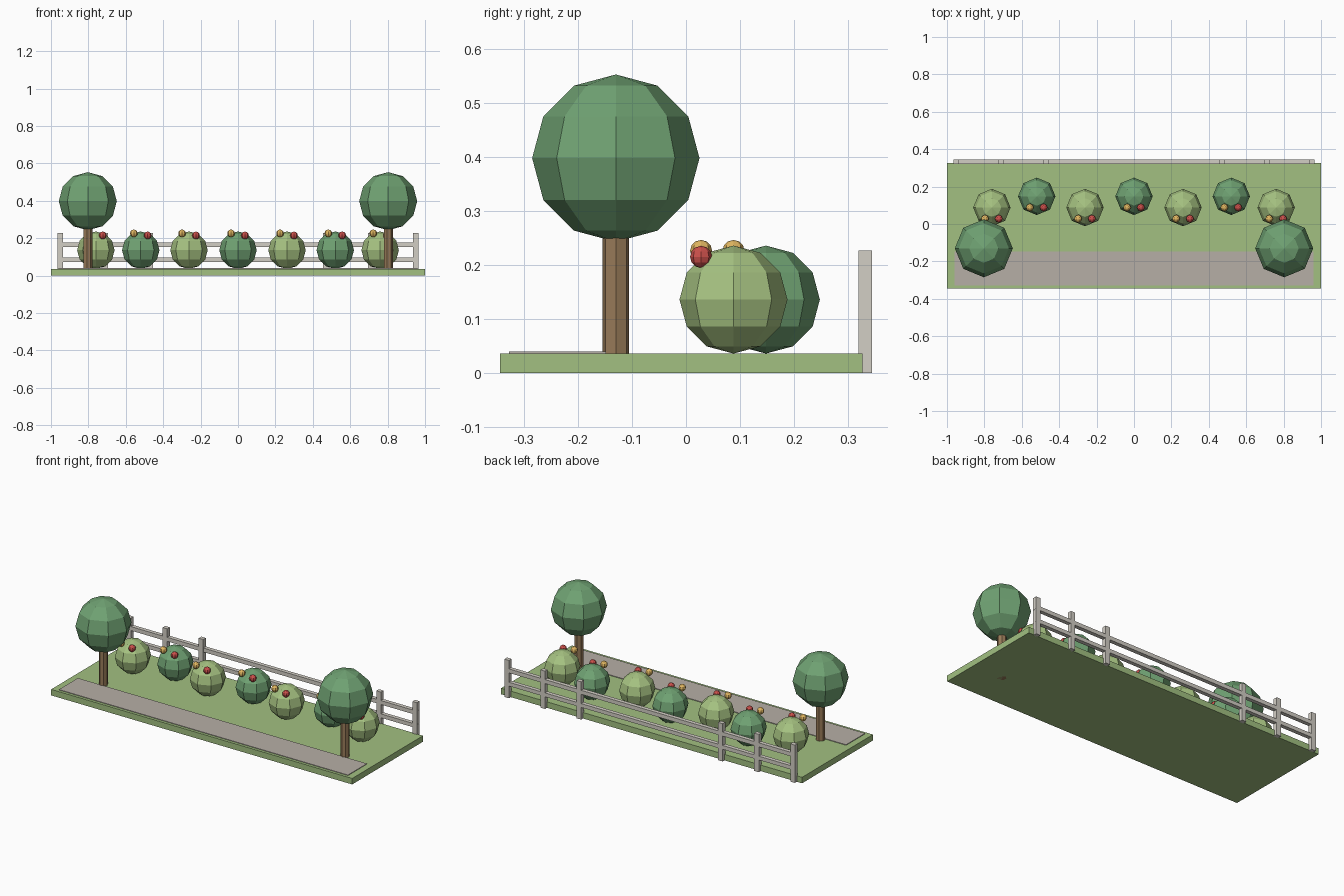
import bpy, bmesh
from math import radians
from mathutils import Matrix, Vector

if "Cube" in bpy.data.objects:
    bpy.data.objects.remove(bpy.data.objects["Cube"])


def material(name, rgb):
    m = bpy.data.materials.new(name)
    m.diffuse_color = (*rgb, 1)
    m.use_nodes = True
    m.node_tree.nodes["Principled BSDF"].inputs["Base Color"].default_value = m.diffuse_color
    return m


GRASS = material("grass", (0.36, 0.53, 0.22))
PAVING = material("paving", (0.47, 0.43, 0.38))
BARK = material("bark", (0.32, 0.20, 0.10))
DARK_LEAF = material("dark_leaf", (0.16, 0.36, 0.17))
LIGHT_LEAF = material("light_leaf", (0.38, 0.54, 0.22))
RED = material("red_petal", (0.60, 0.08, 0.07))
YELLOW = material("yellow_petal", (0.75, 0.47, 0.12))
WOOD = material("fence_wood", (0.65, 0.62, 0.56))


def finish(name, bm, mat):
    mesh = bpy.data.meshes.new(name)
    bm.to_mesh(mesh)
    bm.free()
    mesh.materials.append(mat)
    obj = bpy.data.objects.new(name, mesh)
    bpy.context.collection.objects.link(obj)
    return obj


def box(name, lo, hi, mat):
    lo, hi = Vector(lo), Vector(hi)
    bm = bmesh.new()
    bmesh.ops.create_cube(bm, size=1, matrix=Matrix.Translation((lo + hi) / 2)
                          @ Matrix.Diagonal((*(hi - lo), 1)))
    return finish(name, bm, mat)


def ball(name, center, radius, mat):
    bm = bmesh.new()
    bmesh.ops.create_uvsphere(bm, u_segments=8, v_segments=6, radius=radius,
                              matrix=Matrix.Translation(center))
    return finish(name, bm, mat)


def post(name, x, y, z0, z1, radius, sides, mat):
    bm = bmesh.new()
    bmesh.ops.create_cone(bm, cap_ends=True, segments=sides, radius1=radius,
                          radius2=radius, depth=z1 - z0,
                          matrix=Matrix.Translation((x, y, (z0 + z1) / 2))
                          @ Matrix.Rotation(radians(-90), 4, 'Z'))
    return finish(name, bm, mat)


# Lawn slab and footpath
box("lawn", (-1, -0.345, 0), (1, 0.327, 0.036), GRASS)
box("footpath", (-0.96, -0.328, 0.03), (0.96, -0.148, 0.0395), PAVING)

# Two trees
for side, s in (("left", -1), ("right", 1)):
    post(f"{side}_tree_trunk", s * 0.803, -0.13, 0, 0.28, 0.025, 7, BARK)
    ball(f"{side}_tree_crown", (s * 0.803, -0.13, 0.398), 0.155, DARK_LEAF)

# Zigzag row of shrubs, each with two blossoms
for i, x in enumerate((-0.76, -0.52, -0.262, 0, 0.262, 0.52, 0.76)):
    back = i % 2 == 1
    y = 0.148 if back else 0.088
    ball(f"shrub_{i + 1}", (x, y, 0.136), 0.1,
         DARK_LEAF if back or i == 3 else LIGHT_LEAF)
    ball(f"yellow_blossom_{i + 1}", (x - 0.037, y - 0.06, 0.226), 0.0205, YELLOW)
    ball(f"red_blossom_{i + 1}", (x + 0.037, y - 0.06, 0.215), 0.0205, RED)

# Rear fence: three posts at each end, two long rails
for side, s in (("left", -1), ("right", 1)):
    for k, x in enumerate((0.95, 0.71, 0.47)):
        box(f"{side}_fence_post_{k + 1}", (s * x - 0.015, 0.32, 0),
            (s * x + 0.015, 0.345, 0.227), WOOD)
for name, z0, z1 in (("lower", 0.073, 0.096), ("upper", 0.152, 0.176)):
    box(f"{name}_fence_rail", (-0.966, 0.3205, z0), (0.966, 0.3445, z1), WOOD)
